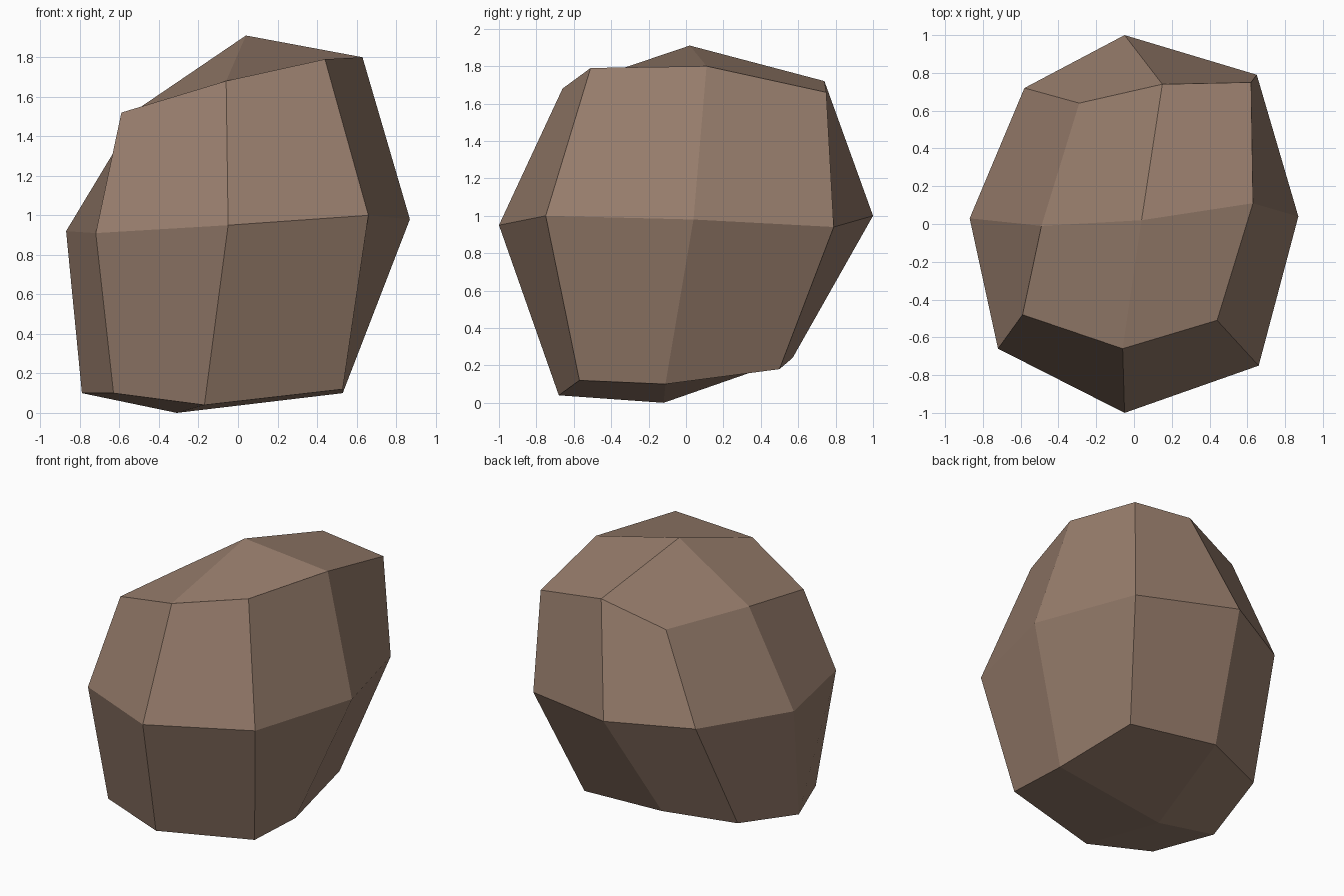
import bpy
import bmesh

# Remove the default cube if present
default_cube = bpy.data.objects.get("Cube")
if default_cube:
    bpy.data.objects.remove(default_cube, do_unlink=True)


def make_material(name, colour):
    material = bpy.data.materials.new(name)
    material.use_nodes = True
    material.diffuse_color = colour
    shader = material.node_tree.nodes["Principled BSDF"]
    shader.inputs["Base Color"].default_value = colour
    shader.inputs["Roughness"].default_value = 0.9
    return material


# Each ring runs counter-clockwise from the front left corner of the boulder,
# alternating between corners and side middles
lower_ring = [(-.63, -.56, .1), (-.17, -.68, .04), (.53, -.57, .12), (.53, -.11, .1),
              (.45, .5, .18), (-.21, .57, .24), (-.68, .39, .21), (-.79, -.14, .1)]
middle_ring = [(-.72, -.66, .91), (-.05, -1, .95), (.66, -.75, 1), (.87, .04, .98),
               (.65, .79, .94), (-.05, 1, 1), (-.58, .72, .98), (-.87, .03, .92)]
upper_ring = [(-.59, -.48, 1.52), (-.06, -.66, 1.68), (.44, -.51, 1.79), (.63, .11, 1.8),
              (.62, .75, 1.66), (.15, .74, 1.72), (-.29, .64, 1.58), (-.49, -.01, 1.55)]
bottom_point = (-.31, -.12, 0)
top_point = (.04, .02, 1.91)


def build_half(bm, ring, middle, pole, is_upper):
    """Surround each corner of the ring with three facets.

    Every facet starts at an edge middle, so its fold joins edge middles."""
    count = len(ring)
    for i in range(0, count, 2):
        corner, before, after = ring[i], ring[i - 1], ring[i + 1]
        facets = [(after, corner, before, pole),
                  (after, middle[i + 1], middle[i], corner),
                  (before, corner, middle[i], middle[i - 1])]
        for a, b, c, d in facets:
            bm.faces.new((a, d, c, b) if is_upper else (a, b, c, d))


# Boulder body: a lower and an upper half sharing the middle ring
bm = bmesh.new()
lower, middle, upper = [[bm.verts.new(point) for point in ring]
                        for ring in (lower_ring, middle_ring, upper_ring)]
build_half(bm, lower, middle, bm.verts.new(bottom_point), False)
build_half(bm, upper, middle, bm.verts.new(top_point), True)

mesh = bpy.data.meshes.new("boulder")
bm.to_mesh(mesh)
bm.free()
mesh.materials.append(make_material("brown stone", (0.31, 0.205, 0.15, 1)))
boulder = bpy.data.objects.new("boulder", mesh)
bpy.context.collection.objects.link(boulder)
